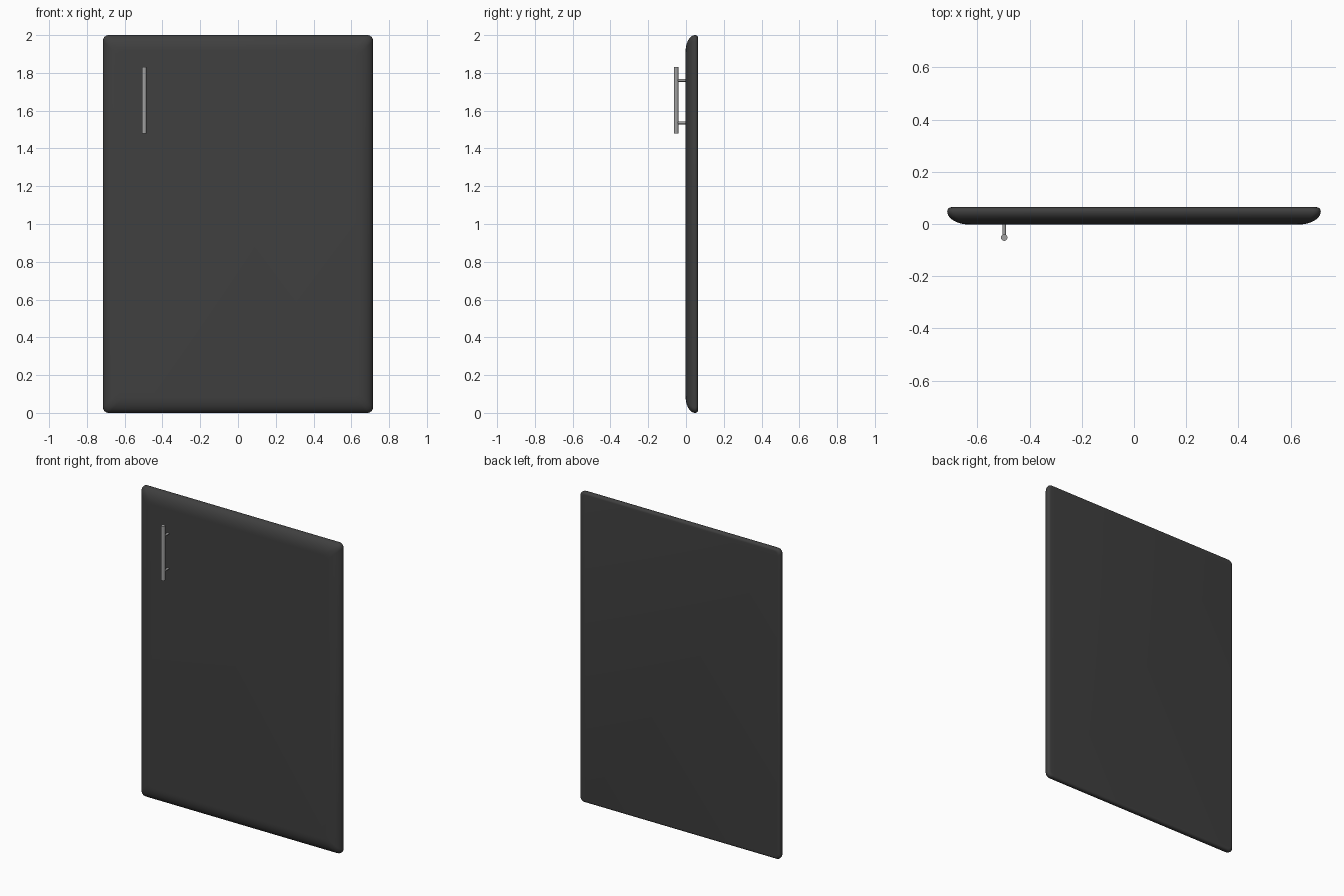
import bpy, bmesh, math
from mathutils import Vector

if "Cube" in bpy.data.objects:
    bpy.data.objects.remove(bpy.data.objects["Cube"])

W, H = 0.715, 2.0            # half width, height
Y_FRONT, Y_BACK = -0.002, 0.0645


def material(name, c):
    m = bpy.data.materials.new(name)
    m.diffuse_color = (c, c, c, 1)
    m.use_nodes = True
    m.node_tree.nodes["Principled BSDF"].inputs["Base Color"].default_value = m.diffuse_color
    return m


dark = material("dark_panel", 0.05)
metal = material("metal", 0.35)


def rounded_rect(inset, y, r=0.03, n=6):
    pts = []
    for k, (sx, sz) in enumerate([(1, 1), (-1, 1), (-1, -1), (1, -1)]):
        cx = sx * (W - inset - r)
        cz = H / 2 + sz * (H / 2 - inset - r)
        for i in range(n + 1):
            a = math.pi / 2 * (k + i / n)
            pts.append((cx + r * math.cos(a), y, cz + r * math.sin(a)))
    return pts


# Door panel: small back rounding, wide soft front rounding
profile = []
rb, fi = 0.016, 0.085
fd = Y_BACK - rb - Y_FRONT
for i in range(6):
    a = math.pi / 2 * i / 5
    profile.append((rb * (1 - math.sin(a)), Y_BACK - rb + rb * math.cos(a)))
for i in range(1, 11):
    a = math.pi / 2 * i / 10
    profile.append((fi * (1 - math.cos(a)), Y_BACK - rb - fd * math.sin(a)))

bm = bmesh.new()
rings = [[bm.verts.new(p) for p in rounded_rect(i, y)] for i, y in profile]
for a, b in zip(rings, rings[1:]):
    for j in range(len(a)):
        k = (j + 1) % len(a)
        bm.faces.new((a[j], a[k], b[k], b[j]))
bm.faces.new(rings[0])
bm.faces.new(rings[-1])
bmesh.ops.recalc_face_normals(bm, faces=bm.faces)
mesh = bpy.data.meshes.new("door_panel")
bm.to_mesh(mesh)
bm.free()
panel = bpy.data.objects.new("door_panel", mesh)
bpy.context.collection.objects.link(panel)
mesh.materials.append(dark)
bpy.context.view_layer.objects.active = panel
panel.select_set(True)
bpy.ops.object.shade_smooth_by_angle(angle=math.radians(40))


def rod(name, p, q, r):
    p, q = Vector(p), Vector(q)
    d = q - p
    bpy.ops.mesh.primitive_cylinder_add(vertices=24, radius=r, depth=d.length,
                                        location=(p + q) / 2,
                                        rotation=d.to_track_quat('Z', 'Y').to_euler())
    o = bpy.context.object
    o.name = name
    o.data.materials.append(metal)
    bpy.ops.object.shade_smooth_by_angle(angle=math.radians(40))


# Handle bar and its two standoffs
HX, HY = -0.497, -0.052
rod("handle_bar", (HX, HY, 1.48), (HX, HY, 1.83), 0.0125)
for z in (1.535, 1.76):
    rod("handle_post", (HX, HY, z), (HX, 0.01, z), 0.007)
